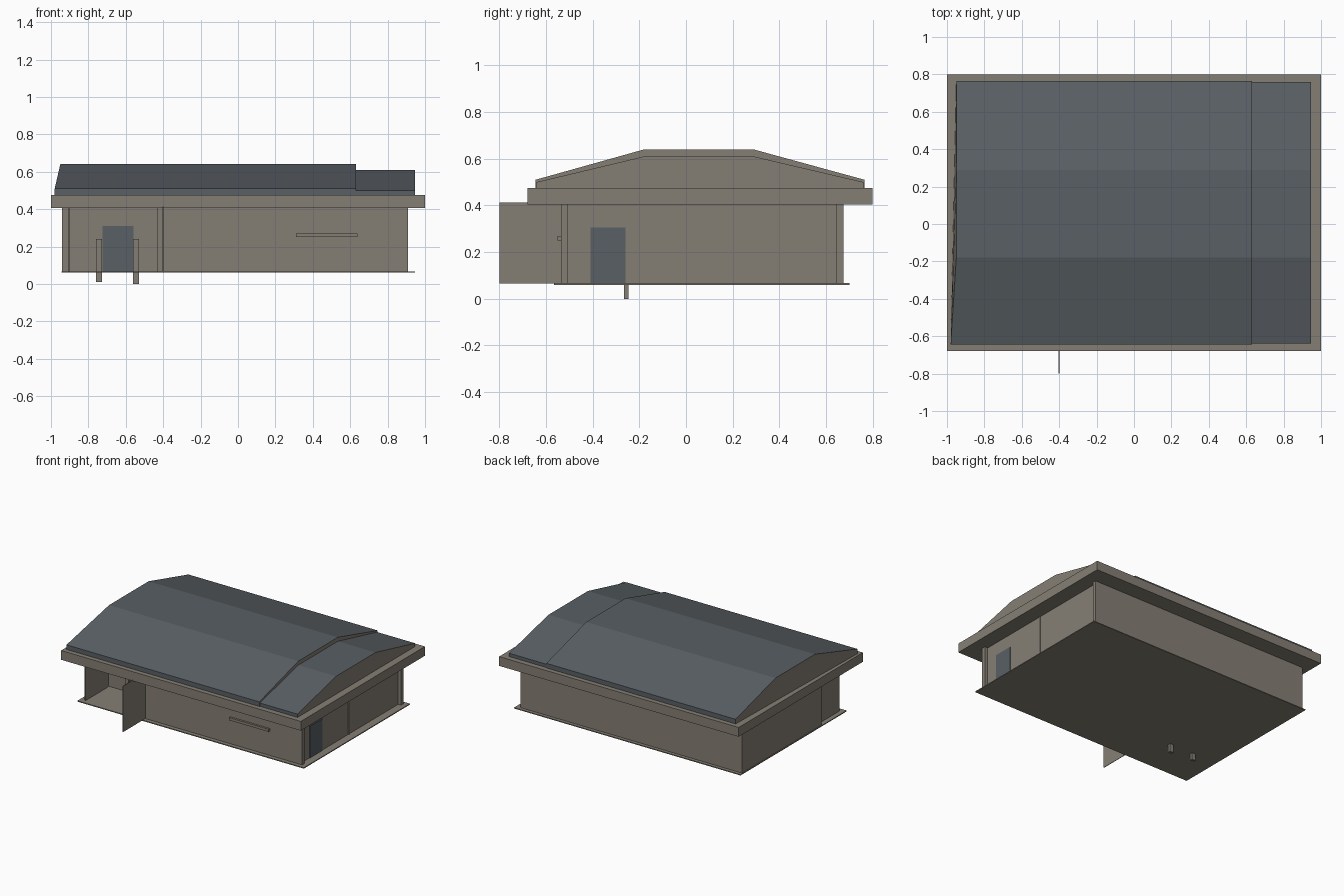
import bpy

if "Cube" in bpy.data.objects:
    bpy.data.objects.remove(bpy.data.objects["Cube"])


def material(name, rgb):
    m = bpy.data.materials.new(name)
    m.diffuse_color = (*rgb, 1)
    m.use_nodes = True
    m.node_tree.nodes["Principled BSDF"].inputs["Base Color"].default_value = m.diffuse_color
    return m


TAN = material("warm_tan", (0.235, 0.212, 0.175))
SLATE = material("slate_grey", (0.10, 0.115, 0.128))


def mesh_object(name, verts, faces, *mats):
    me = bpy.data.meshes.new(name)
    me.from_pydata(verts, [], faces)
    for m in mats:
        me.materials.append(m)
    ob = bpy.data.objects.new(name, me)
    bpy.context.collection.objects.link(ob)
    return ob


def box(name, x, y, z, mat=TAN):
    v = [(a, b, c) for a in x for b in y for c in z]
    f = [(0, 1, 3, 2), (4, 6, 7, 5), (0, 4, 5, 1),
         (2, 3, 7, 6), (0, 2, 6, 4), (1, 5, 7, 3)]
    return mesh_object(name, v, f, mat)


def roof(name, x0, x1, profile):
    """Extrude a y-z profile along x: slate skin, tan gable ends."""
    n = len(profile)
    v = [(x, y, z) for x in (x0, x1) for y, z in profile]
    f = [(i, n + i, n + (i + 1) % n, (i + 1) % n) for i in range(n)]
    f += [tuple(range(n)), tuple(range(2 * n - 1, n - 1, -1))]
    ob = mesh_object(name, v, f, SLATE, TAN)
    for p in ob.data.polygons:
        p.material_index = 1 if abs(p.normal.x) > 0.9 else 0
    return ob


# Faceted roof: main span and a lower section at the right end
main = roof("main_roof", -0.95, 0.63,
            [(-0.645, 0.474), (-0.645, 0.51), (-0.18, 0.64),
             (0.29, 0.64), (0.765, 0.51), (0.765, 0.474)])
for i in (0, 1):                       # flared front left eave
    main.data.vertices[i].co.x = -0.98
roof("lower_roof", 0.63, 0.945,
     [(-0.64, 0.474), (-0.64, 0.50), (-0.18, 0.61),
      (0.29, 0.61), (0.76, 0.50), (0.76, 0.474)])

# Fascia and floor
box("roof_fascia", (-1, 1), (-0.68, 0.80), (0.405, 0.475))
box("floor_plate", (-0.945, 0.945), (-0.565, 0.70), (0.06, 0.067))

# Walls, with the front left corner recessed as a porch
Z = (0.066, 0.406)
box("back_wall", (-0.94, 0.91), (0.645, 0.675), Z)
box("left_wall", (-0.94, -0.905), (-0.27, 0.65), Z)
box("porch_side_panel", (-0.91, -0.90), (-0.53, -0.265), Z)
box("porch_back_wall", (-0.91, -0.40), (-0.25, -0.22), Z)
box("porch_inner_wall", (-0.43, -0.402), (-0.53, -0.22), Z)
box("front_wall", (-0.43, 0.91), (-0.535, -0.505), Z)
box("right_wall", (0.855, 0.885), (-0.51, 0.65), Z)
box("right_wall_joint", (0.88, 0.89), (0.05, 0.058), Z)
box("entrance_fin", (-0.403, -0.399), (-0.80, -0.53), (0.066, 0.413))

# Doors and entrance jambs
box("front_door", (-0.725, -0.56), (-0.256, -0.249), (0.067, 0.31), SLATE)
box("side_door", (0.884, 0.889), (-0.41, -0.26), (0.067, 0.305), SLATE)
for x, low in ((-0.742, 0.01), (-0.545, 0.0)):
    box("door_jamb", (x - 0.016, x + 0.016), (-0.266, -0.246), (low, 0.24))

# Ledge on the front wall
box("front_ledge", (0.31, 0.64), (-0.55, -0.53), (0.25, 0.27))
